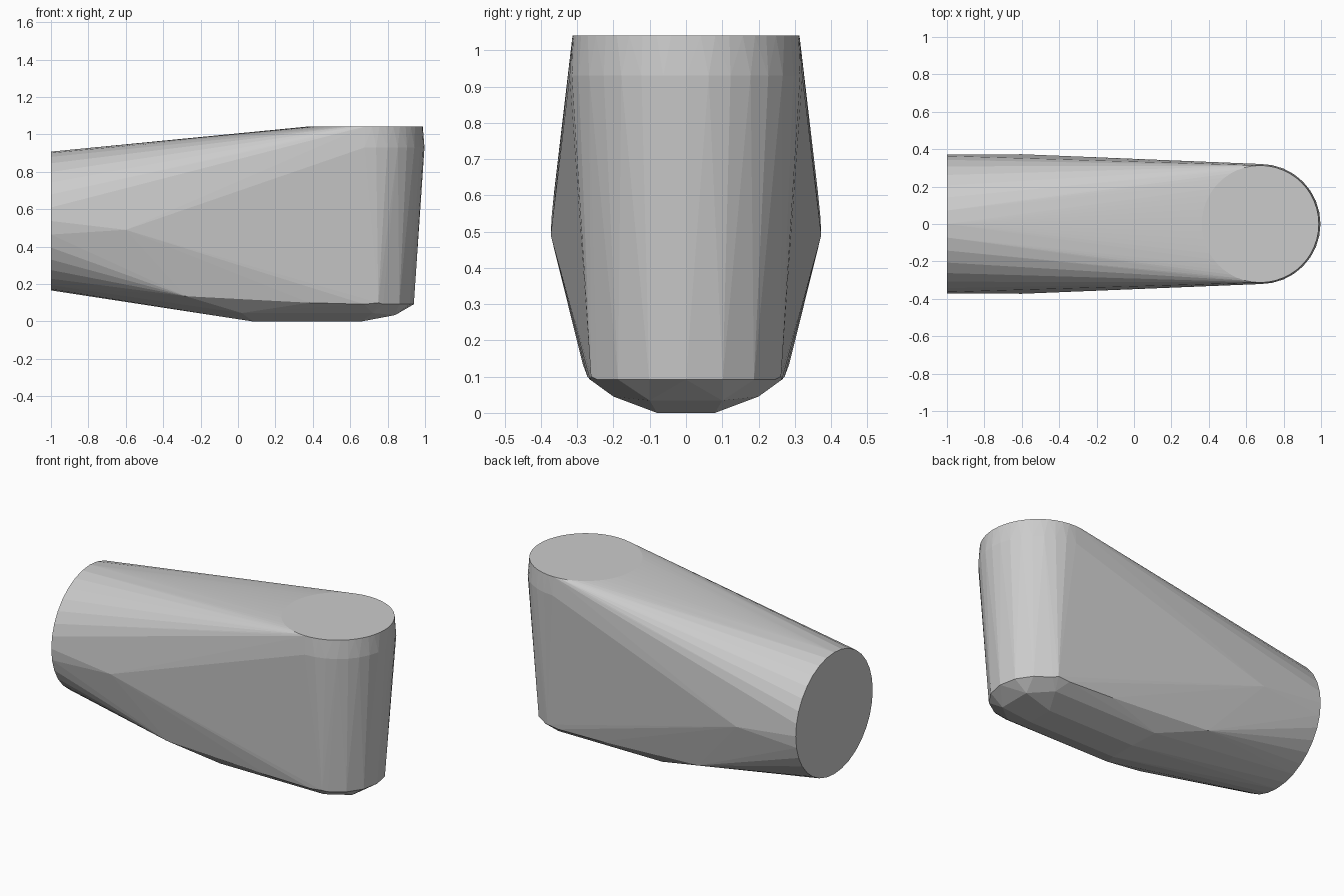
import bpy, bmesh
from math import sin, cos, tau

if "Cube" in bpy.data.objects:
    bpy.data.objects.remove(bpy.data.objects["Cube"])

bm = bmesh.new()


def level_ring(cx, z, r, n):
    for i in range(n):
        a = tau * i / n
        bm.verts.new((cx + r * cos(a), r * sin(a), z))


# round butt end of the horizontal branch
for i in range(32):
    a = tau * i / 32
    bm.verts.new((-1, 0.371 * sin(a), 0.537 + 0.371 * cos(a)))

# tapered upright: flat top, slight shoulder, foot
level_ring(0.675, 1.041, 0.313, 48)
level_ring(0.676, 0.93, 0.321, 32)
level_ring(0.675, 0.092, 0.265, 16)

# faceted underside and side bulge, mirrored in y
half = [(0.08, 0.08, 0), (0.66, 0.08, 0),
        (0.02, 0.20, 0.045), (0.72, 0.20, 0.045), (0.84, 0.10, 0.034),
        (-0.28, 0.285, 0.135), (0.38, 0.272, 0.10), (0.75, 0.262, 0.10),
        (-0.60, 0.373, 0.49)]
for x, y, z in half:
    for s in (-1, 1):
        bm.verts.new((x, s * y, z))

# wrap everything in one tight skin
res = bmesh.ops.convex_hull(bm, input=bm.verts[:])
unused = {g for g in res["geom_interior"] + res["geom_unused"]
          if isinstance(g, bmesh.types.BMVert)}
bmesh.ops.delete(bm, geom=list(unused), context='VERTS')
bmesh.ops.dissolve_limit(bm, angle_limit=0.01, verts=bm.verts[:], edges=bm.edges[:])
bmesh.ops.recalc_face_normals(bm, faces=bm.faces[:])

mesh = bpy.data.meshes.new("elbow_body")
bm.to_mesh(mesh)
bm.free()
bpy.context.collection.objects.link(bpy.data.objects.new("elbow_body", mesh))
